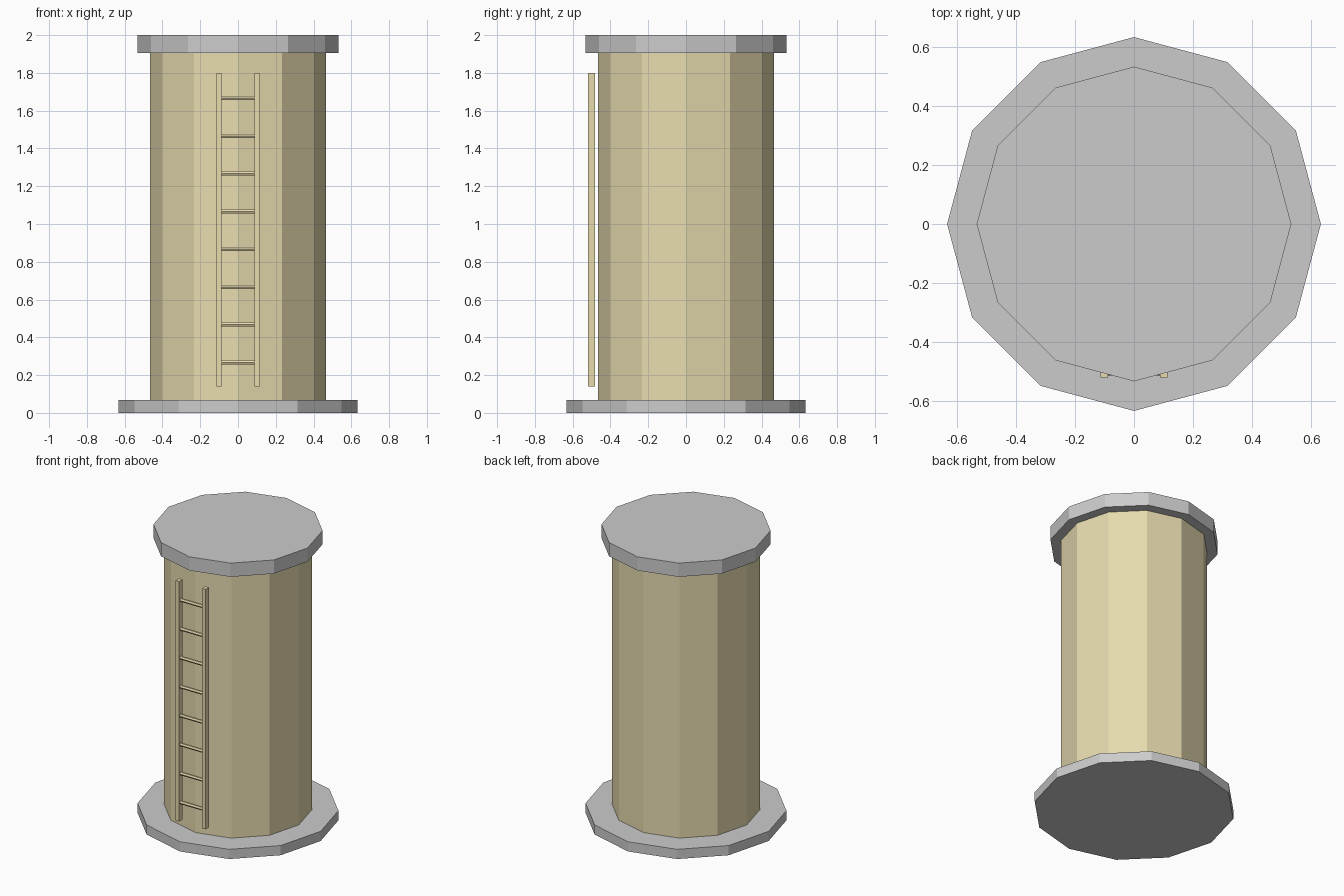
import bpy
from math import pi

if "Cube" in bpy.data.objects:
    bpy.data.objects.remove(bpy.data.objects["Cube"])

tan = bpy.data.materials.new("tan_paint")
tan.diffuse_color = (0.80, 0.71, 0.43, 1)
tan.use_nodes = True
tan.node_tree.nodes["Principled BSDF"].inputs["Base Color"].default_value = tan.diffuse_color


def cylinder(name, radius, z0, z1, mat=None):
    bpy.ops.mesh.primitive_cylinder_add(vertices=12, radius=radius, depth=z1 - z0,
                                        location=(0, 0, (z0 + z1) / 2))
    return finish(name, mat)


def finish(name, mat):
    ob = bpy.context.object
    ob.name = name
    if mat:
        ob.data.materials.append(mat)
    return ob


# Twelve-sided drum with its flat base and lid
cylinder("base_plate", 0.632, 0, 0.067)
cylinder("tank_body", 0.465, 0.067, 1.905, tan)
cylinder("lid", 0.532, 1.905, 2.0)

# Ladder rails
for side, label in ((-1, "left"), (1, "right")):
    bpy.ops.mesh.primitive_cube_add(size=1, location=(side * 0.101, -0.5, 0.97))
    rail = finish(f"ladder_rail_{label}", tan)
    rail.scale = (0.026, 0.038, 1.66)

# Ladder rungs
for i in range(8):
    bpy.ops.mesh.primitive_cylinder_add(vertices=6, radius=0.012, depth=0.18,
                                        location=(0, -0.5, 0.267 + 0.2 * i),
                                        rotation=(0, pi / 2, 0))
    finish(f"ladder_rung_{i + 1}", tan)
